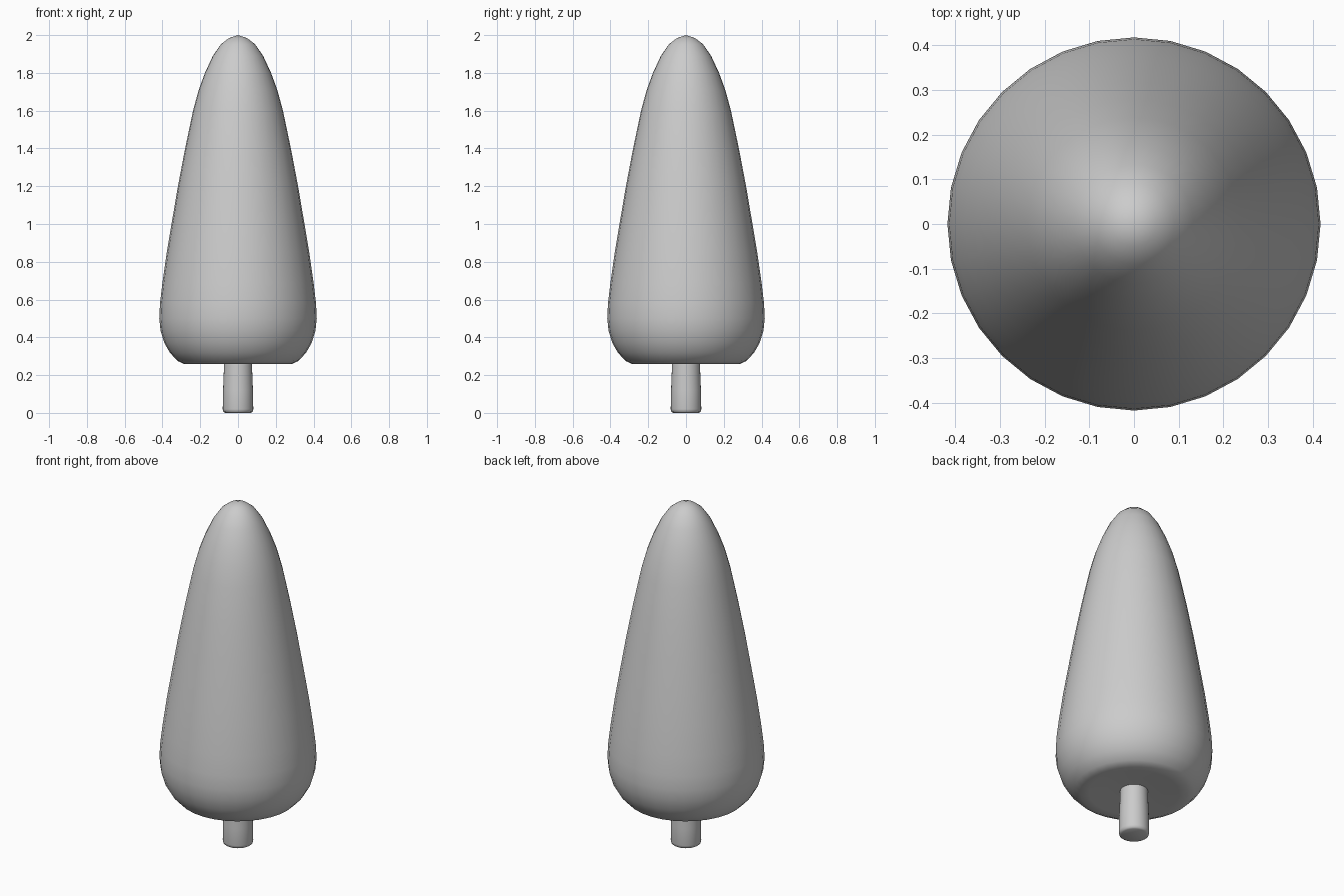
import bpy
import bmesh
import math
from mathutils import Matrix

default = bpy.data.objects.get("Cube")
if default:
    bpy.data.objects.remove(default, do_unlink=True)

SEGMENTS = 32

grey = bpy.data.materials.new("plain_grey")
grey.use_nodes = True
colour = (0.6, 0.6, 0.6, 1)
grey.diffuse_color = colour
grey.node_tree.nodes["Principled BSDF"].inputs["Base Color"].default_value = colour


def lathe(name, profile, segments):
    """Spin a (radius, height) profile around the z axis."""
    bm = bmesh.new()
    verts = [bm.verts.new((r, 0, z)) for r, z in profile]
    edges = [bm.edges.new(pair) for pair in zip(verts, verts[1:])]
    bmesh.ops.spin(bm, geom=verts + edges, cent=(0, 0, 0), axis=(0, 0, 1),
                   angle=math.tau, steps=segments, use_duplicate=False)
    bmesh.ops.remove_doubles(bm, verts=bm.verts, dist=0.0005)
    bmesh.ops.recalc_face_normals(bm, faces=bm.faces)
    mesh = bpy.data.meshes.new(name)
    bm.to_mesh(mesh)
    bm.free()
    mesh.materials.append(grey)
    mesh.shade_smooth()
    obj = bpy.data.objects.new(name, mesh)
    bpy.context.collection.objects.link(obj)
    return obj


# Foliage: slightly hollow underside, rounded skirt, tall tapering dome
lathe("foliage", [
    (0, 0.272), (0.15, 0.268), (0.24, 0.26), (0.285, 0.259), (0.32, 0.275),
    (0.36, 0.318), (0.39, 0.37), (0.41, 0.435), (0.417, 0.5), (0.413, 0.58),
    (0.4, 0.69), (0.377, 0.85), (0.352, 1.0), (0.318, 1.2), (0.28, 1.4),
    (0.238, 1.6), (0.208, 1.71), (0.175, 1.8), (0.133, 1.89),
    (0.09, 1.952), (0.05, 1.983), (0, 2.0),
], SEGMENTS)

# Trunk: slim stem with a softened foot
lathe("trunk", [
    (0, 0), (0.068, 0), (0.078, 0.006), (0.081, 0.02),
    (0.079, 0.12), (0.074, 0.25), (0.072, 0.33), (0, 0.33),
], SEGMENTS)
